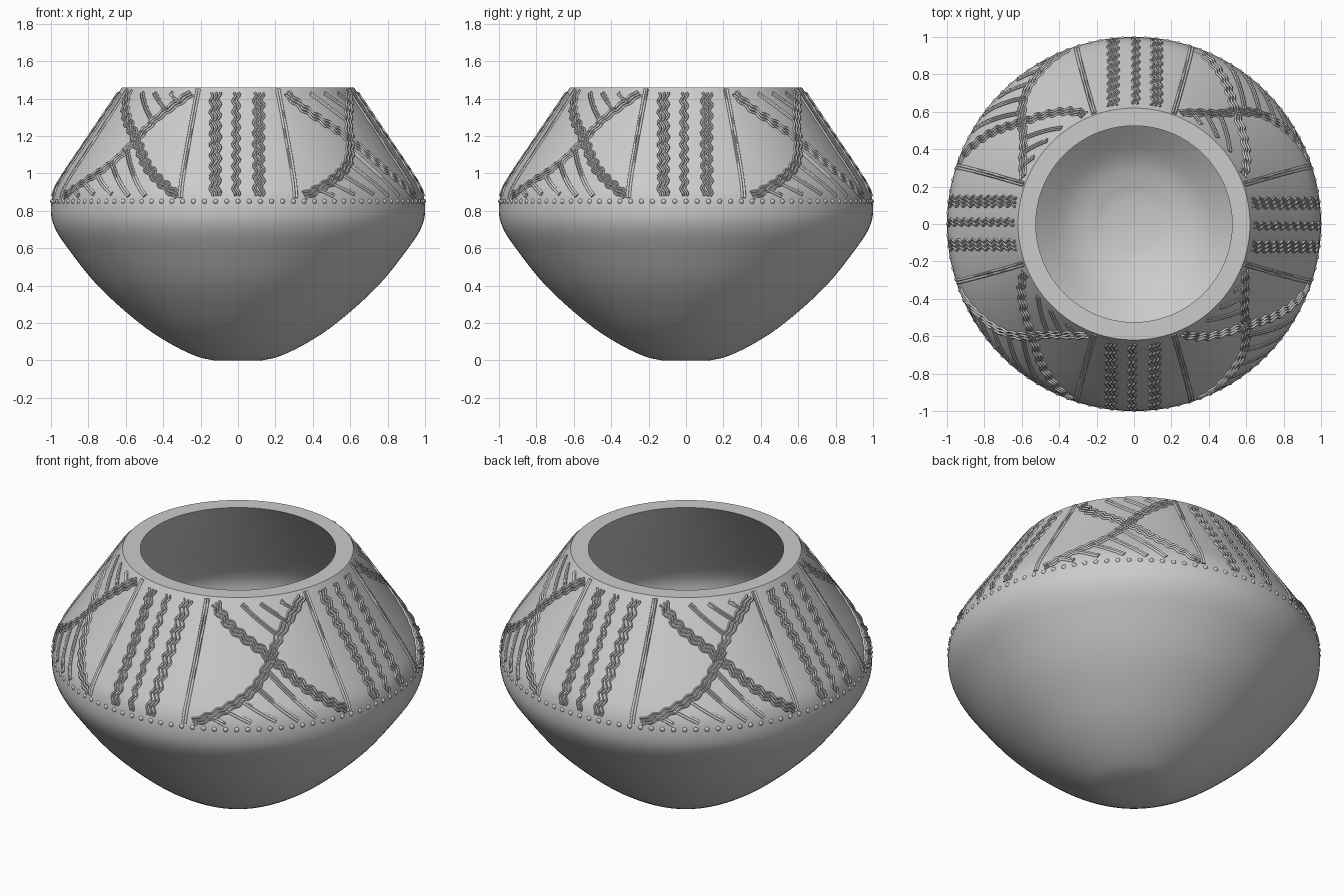
import bpy, bmesh, math
from mathutils import Matrix, Vector

if "Cube" in bpy.data.objects:
    bpy.data.objects.remove(bpy.data.objects["Cube"])

SEG = 128

def smooth_line(pts, n):
    """Catmull-Rom curve through 2D points."""
    p = [Vector(q) for q in pts]
    p = [2 * p[0] - p[1]] + p + [2 * p[-1] - p[-2]]
    out = []
    for i in range(1, len(p) - 2):
        a, b, c, d = p[i - 1:i + 3]
        for k in range(n):
            t = k / n
            out.append(0.5 * (2 * b + (c - a) * t + (2 * a - 5 * b + 4 * c - d) * t * t
                              + (3 * b - a - 3 * c + d) * t ** 3))
    out.append(p[-2])
    return out

# Profiles as (radius, height)
OUTER = smooth_line([(0.13, 0), (0.23, 0.025), (0.38, 0.10), (0.54, 0.21), (0.75, 0.40),
                     (0.91, 0.60), (0.98, 0.71), (1.0, 0.80), (0.985, 0.90), (0.93, 1.0),
                     (0.795, 1.2), (0.62, 1.46)], 4)
INNER = smooth_line([(0.525, 1.46), (0.71, 1.18), (0.84, 0.98), (0.89, 0.88), (0.90, 0.80),
                     (0.88, 0.71), (0.81, 0.60), (0.66, 0.43), (0.48, 0.27), (0.33, 0.16),
                     (0.15, 0.10)], 4)

def radius(z):
    for a, b in zip(OUTER, OUTER[1:]):
        if a.y <= z <= b.y:
            return a.x + (b.x - a.x) * (z - a.y) / max(b.y - a.y, 1e-6)
    return OUTER[-1].x

def on_pot(deg, z, lift=0.002):
    """Point on the outer wall; 0 degrees is the front, positive goes right."""
    a, r = math.radians(deg), radius(z) + lift
    return Vector((r * math.sin(a), -r * math.cos(a), z))

def finish(bm, name, angle):
    me = bpy.data.meshes.new(name)
    bm.to_mesh(me)
    bm.free()
    ob = bpy.data.objects.new(name, me)
    bpy.context.collection.objects.link(ob)
    bpy.ops.object.select_all(action='DESELECT')
    ob.select_set(True)
    bpy.context.view_layer.objects.active = ob
    bpy.ops.object.shade_smooth_by_angle(angle=math.radians(angle))
    return ob

# Pot body: one lathed shell with a flat rim
bm = bmesh.new()
rings = [[bm.verts.new((p.x * math.cos(a), p.x * math.sin(a), p.y))
          for a in (2 * math.pi * i / SEG for i in range(SEG))] for p in OUTER + INNER]
for lo, hi in zip(rings, rings[1:]):
    for i in range(SEG):
        j = (i + 1) % SEG
        bm.faces.new((lo[i], lo[j], hi[j], hi[i]))
bm.faces.new(rings[0][::-1])
bm.faces.new(rings[-1])
finish(bm, "pot_body", 35)

def strands(bm, path, count, gap, wave=0.0, pitch=0.07, thick=0.007):
    """Sweep parallel cords along a path of (degrees, height) points, in all four quarters."""
    base = [on_pot(*p) for p in path]
    length = sum((b - a).length for a, b in zip(base, base[1:]))
    n = max(8, int(length / (0.011 if wave else 0.04)))
    fine = smooth_line(path, max(2, n // (len(path) - 1)))
    for s in range(count):
        off = (s - (count - 1) / 2) * gap
        pts, dist = [], 0.0
        for i, p in enumerate(fine):
            here = on_pot(*p)
            a, b = fine[max(i - 1, 0)], fine[min(i + 1, len(fine) - 1)]
            tan = (on_pot(*b) - on_pot(*a)).normalized()
            if i:
                dist += (here - on_pot(*fine[i - 1])).length
            rad = Vector((here.x, here.y, 0.6 * math.hypot(here.x, here.y))).normalized()
            side = rad.cross(tan).normalized()
            q = here + side * (off + wave * math.sin(2 * math.pi * dist / pitch + 0.5 * s))
            z = min(max(q.z, 0.865), 1.45)
            pts.append(on_pot(math.degrees(math.atan2(q.x, -q.y)), z))
        for quarter in range(4):
            turn = Matrix.Rotation(quarter * math.pi / 2, 3, 'Z')
            tube(bm, [turn @ q for q in pts], thick)

def tube(bm, pts, r, sides=6):
    loops = []
    for i, p in enumerate(pts):
        tan = (pts[min(i + 1, len(pts) - 1)] - pts[max(i - 1, 0)]).normalized()
        u = tan.cross(Vector((p.x, p.y, 0))).normalized()
        v = tan.cross(u)
        loops.append([bm.verts.new(p + r * (u * math.cos(k * 2 * math.pi / sides)
                                            + v * math.sin(k * 2 * math.pi / sides)))
                      for k in range(sides)])
    for a, b in zip(loops, loops[1:]):
        for k in range(sides):
            m = (k + 1) % sides
            bm.faces.new((a[k], a[m], b[m], b[k]))
    bm.faces.new(loops[0][::-1])
    bm.faces.new(loops[-1])

# Upright wavy cords in the middle of each face
bm = bmesh.new()
for x, count in ((-0.12, 3), (-0.01, 2), (0.11, 3)):
    path = [(math.degrees(math.asin(x / radius(z))), z) for z in (1.43, 1.16, 0.88)]
    strands(bm, path, count, 0.021, wave=0.008)
finish(bm, "upright_wavy_cords", 60)

# Straight double cords dividing the panels
bm = bmesh.new()
for s in (-1, 1):
    strands(bm, [(s * 19.8, 1.45), (s * 18, 0.87)], 2, 0.014)
finish(bm, "panel_divider_cords", 60)

# Crossed wavy cords on the corner panels
bm = bmesh.new()
strands(bm, [(24, 1.43), (31, 1.34), (47, 1.19), (59, 1.02), (71, 0.88)], 3, 0.019, wave=0.007)
strands(bm, [(21, 0.88), (31, 0.955), (41, 1.055), (48, 1.19), (54, 1.3), (67, 1.43)],
        3, 0.019, wave=0.005)
finish(bm, "crossed_wavy_cords", 60)

# Hatching above and below the crossing
bm = bmesh.new()
for a, b in (((37, 1.43), (51, 1.29)), ((46, 1.43), (57, 1.34)), ((56, 1.43), (63, 1.38)),
             ((46, 1.12), (60, 0.88)), ((41, 1.06), (54, 0.88)), ((36, 1.0), (47, 0.89)),
             ((31, 0.955), (39, 0.89)), ((26, 0.92), (31, 0.88))):
    strands(bm, [a, b], 2, 0.013)
finish(bm, "hatching_cords", 60)

# Ring of beads under the decorated band
bm = bmesh.new()
BEADS = 104
for i in range(BEADS):
    bmesh.ops.create_icosphere(bm, subdivisions=2, radius=0.015,
                               matrix=Matrix.Translation(on_pot(360 * i / BEADS, 0.85, -0.007)))
finish(bm, "bead_ring", 60)
